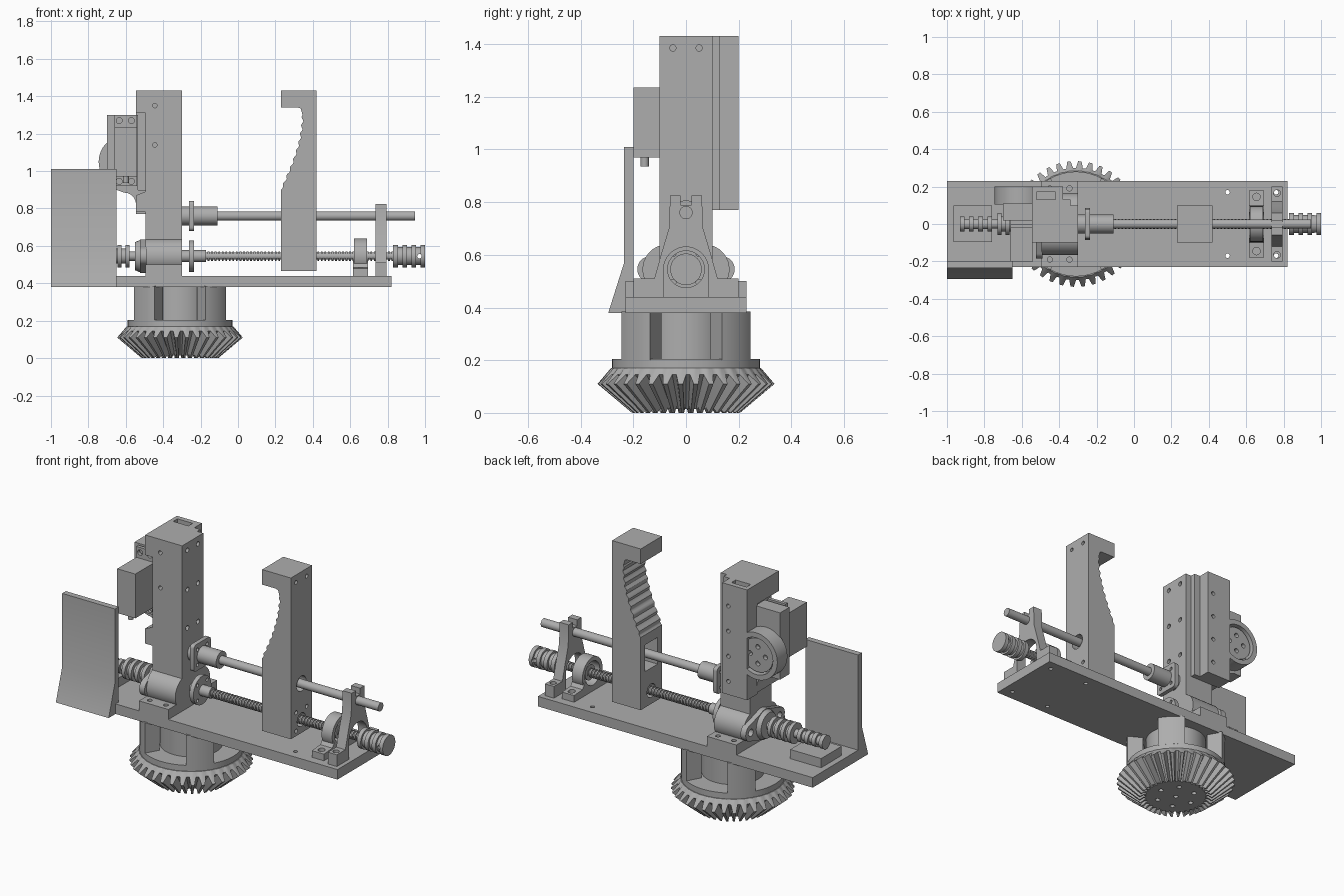
import bpy, bmesh
from math import sin, cos, pi, radians

if "Cube" in bpy.data.objects:
    bpy.data.objects.remove(bpy.data.objects["Cube"])

grey = bpy.data.materials.new("machined_grey")
grey.use_nodes = True
grey.diffuse_color = (0.42, 0.42, 0.42, 1)
grey.node_tree.nodes["Principled BSDF"].inputs["Base Color"].default_value = (0.42, 0.42, 0.42, 1)

AXES = {"x": lambda a, b, t: (t, a, b),
        "y": lambda a, b, t: (a, t, b),
        "z": lambda a, b, t: (a, b, t)}
SCREW, ROD, GEAR_X = 0.545, 0.76, -0.31   # axis heights and turntable centre


def loft(name, rings):
    """Skin a list of equal-length point rings and cap both ends."""
    bm = bmesh.new()
    loops = [[bm.verts.new(p) for p in ring] for ring in rings]
    n = len(loops[0])
    for low, high in zip(loops, loops[1:]):
        for i in range(n):
            j = (i + 1) % n
            bm.faces.new((low[i], low[j], high[j], high[i]))
    bm.faces.new(loops[0][::-1])
    bm.faces.new(loops[-1])
    bmesh.ops.recalc_face_normals(bm, faces=bm.faces)
    mesh = bpy.data.meshes.new(name)
    bm.to_mesh(mesh)
    bm.free()
    mesh.materials.append(grey)
    obj = bpy.data.objects.new(name, mesh)
    bpy.context.collection.objects.link(obj)
    return obj


def prism(name, axis, pts, t0, t1):
    return loft(name, [[AXES[axis](a, b, t) for a, b in pts] for t in (t0, t1)])


def box(name, x0, x1, y0, y1, z0, z1):
    return prism(name, "z", [(x0, y0), (x1, y0), (x1, y1), (x0, y1)], z0, z1)


def arc(a, b, r, start=0, end=360, n=32):
    last = n if end - start == 360 else n - 1
    return [(a + r * cos(radians(start + (end - start) * i / last)),
             b + r * sin(radians(start + (end - start) * i / last))) for i in range(n)]


def lathe(name, axis, a, b, profile, n=32):
    """Turn (position, radius) pairs about an axis through a, b."""
    return loft(name, [[AXES[axis](p, q, t) for p, q in arc(a, b, r, n=n)] for t, r in profile])


def cyl(name, axis, a, b, r, t0, t1, n=32):
    return lathe(name, axis, a, b, [(t0, r), (t1, r)], n)


def mirrored(pts):
    return pts + [(-a, b) for a, b in reversed(pts)]


def cut(target, *cutters):
    for c in cutters:
        mod = target.modifiers.new("cut", "BOOLEAN")
        mod.operation, mod.object, mod.solver = "DIFFERENCE", c, "EXACT"
        bpy.context.view_layer.objects.active = target
        bpy.ops.object.modifier_apply(modifier=mod.name)
        bpy.data.objects.remove(c)


def holes(axis, spots, r, t0, t1):
    return [cyl("cutter", axis, a, b, r, t0, t1, 16) for a, b in spots]


def grooved(name, x0, x1, r, depth, count):
    """Cylinder along the screw axis with square grooves."""
    step = (x1 - x0) / (2 * count + 1)
    prof = []
    for i in range(2 * count + 1):
        rad = r - depth * (i % 2)
        prof += [(x0 + i * step, rad), (x0 + (i + 1) * step, rad)]
    return lathe(name, "x", 0, SCREW, prof)


# Base plate and splash guard
base = box("base_plate", -1, 0.82, -0.23, 0.23, 0.38, 0.44)
cut(base, *holes("z", [(x, y) for x in (0.5, 0.76) for y in (-0.17, 0.17)], 0.012, 0.3, 0.5))
prism("splash_guard", "x", [(-0.2, 0.38), (-0.295, 0.38), (-0.235, 0.57),
                            (-0.235, 1.01), (-0.2, 1.01)], -1, -0.65)

# Bevel gear turntable
TEETH = 36


def tooth_ring(tip, root):
    ring = []
    for i in range(TEETH):
        for frac, (r, z) in ((0, root), (0.3, root), (0.5, tip), (0.8, tip)):
            ang = 2 * pi * (i + frac) / TEETH
            ring.append((GEAR_X + r * cos(ang), r * sin(ang), z))
    return ring


gear = loft("bevel_gear", [tooth_ring(t, r) for t, r in (
    ((0.185, 0.015), (0.17, 0.015)), ((0.205, 0), (0.185, 0.035)),
    ((0.336, 0.11), (0.3, 0.145)), ((0.285, 0.17), (0.283, 0.17)))])
spots = [(GEAR_X, 0)] + arc(GEAR_X, 0, 0.11, n=6)
cut(gear, *holes("z", spots, 0.014, -0.05, 0.08))
cyl("turntable_disc", "z", GEAR_X, 0, 0.28, 0.165, 0.205, 64)
cyl("turntable_hub", "z", GEAR_X, 0, 0.17, 0.2, 0.385, 48)
for k in range(4):
    mid = 45 + 90 * k
    outline = arc(GEAR_X, 0, 0.28, mid - 16, mid + 16, 8) + arc(GEAR_X, 0, 0.19, mid + 16, mid - 16, 8)
    prism("turntable_post", "z", outline, 0.2, 0.385)

# Fixed jaw tower
tower = prism("fixed_jaw", "y", [(-0.3, 0.44), (-0.3, 1.43), (-0.545, 1.43), (-0.545, 1.31), (-0.495, 1.31),
                                 (-0.495, 0.89), (-0.545, 0.87), (-0.545, 0.78), (-0.495, 0.78),
                                 (-0.495, 0.44)], -0.1, 0.1)
cut(tower, *holes("y", [(-0.445, 1.35), (-0.445, 1.14)], 0.012, -0.2, 0.05),
    *holes("x", [(y, z) for y in (-0.05, 0.05) for z in (1.385, 1.15, 0.92)], 0.014, -0.4, -0.2))
box("jaw_back_step", -0.545, -0.34, 0.1, 0.13, 0.77, 1.43)
back = box("jaw_back", -0.545, -0.38, 0.1, 0.2, 0.77, 1.43)
cut(back, box("cutter", -0.52, -0.42, 0.115, 0.17, 1.36, 1.5),
    *holes("y", [(-0.42, z) for z in (0.85, 1.0, 1.15, 1.3)], 0.012, 0.15, 0.25))

# Servo, its bracket and drive wheel
box("servo_bracket", -0.7, -0.535, 0.02, 0.11, 0.9, 1.3)
prism("bracket_fillet", "y", [(-0.65, 0.9)] + arc(-0.61, 0.82, 0.065, 90, 0, 6) + [(-0.495, 0.78), (-0.495, 0.9)],
      0.02, 0.11)
box("servo_body", -0.66, -0.54, -0.2, 0.03, 0.97, 1.235)
ears = box("servo_ears", -0.66, -0.54, -0.02, 0.0, 0.92, 1.3)
cut(ears, *holes("y", [(x, z) for x in (-0.635, -0.57) for z in (0.945, 1.27)], 0.016, -0.1, 0.1))
cyl("servo_cable_boss", "z", -0.6, -0.157, 0.016, 0.935, 0.98, 16)
housing = cyl("wheel_housing", "y", -0.605, 1.05, 0.14, 0.105, 0.2, 48)
cut(housing, cyl("cutter", "y", -0.605, 1.05, 0.11, 0.15, 0.3, 48))
wheel = cyl("drive_wheel", "y", -0.605, 1.05, 0.1, 0.14, 0.185, 40)
cut(wheel, *holes("y", arc(-0.605, 1.05, 0.05, n=4), 0.014, 0.16, 0.25))

# Screw bearing housing under the fixed jaw
foot = prism("housing_foot", "x", mirrored([(0.23, 0.44), (0.23, 0.5), (0.15, 0.5), (0.1, 0.49)]), -0.495, -0.3)
cut(foot, *holes("z", [(x, y) for x in (-0.45, -0.345) for y in (-0.19, 0.19)], 0.014, 0.46, 0.6))
lug = prism("housing_barrel", "x", arc(0.07, SCREW, 0.095, -90, 90, 16) + arc(-0.07, SCREW, 0.095, 90, 270, 16),
            -0.495, -0.3)
flange = prism("housing_flange", "x", arc(0.135, SCREW, 0.05, -60, 60, 10) + arc(0, SCREW, 0.09, 60, 120, 10)
               + arc(-0.135, SCREW, 0.05, 120, 240, 10) + arc(0, SCREW, 0.09, 240, 300, 10), -0.525, -0.49)
cut(flange, *holes("x", [(-0.135, SCREW), (0.135, SCREW)], 0.022, -0.6, -0.4))
lathe("housing_cap", "x", 0, SCREW, [(-0.55, 0.075), (-0.52, 0.088)])

# Drive couplers, screw and motor pad on the screw axis
cyl("drive_shaft", "x", 0, SCREW, 0.025, -0.9, -0.2)
grooved("left_coupler", -0.73, -0.58, 0.06, 0.02, 3)
grooved("motor_coupler", -0.93, -0.76, 0.04, 0.012, 3)
box("motor_pad", -0.965, -0.76, -0.095, 0.1, 0.44, 0.495)
grooved("lead_screw", -0.2, 0.85, 0.026, 0.007, 55)
coupler = grooved("right_coupler", 0.83, 1, 0.06, 0.012, 3)
cut(coupler, *holes("y", [(0.97, SCREW)], 0.012, -0.1, 0.1))

# Guide rod with flanged bushes
cyl("guide_rod", "x", 0, ROD, 0.025, -0.3, 0.945)
for name, z, r, end in (("rod_bush", ROD, 0.05, -0.11), ("screw_nut", SCREW, 0.032, -0.17)):
    cyl(name, "x", 0, z, r, -0.3, end)
    s = 0.08
    corner = [p for k in range(4) for p in arc((s - 0.02) * (1, -1, -1, 1)[k], z + (s - 0.02) * (1, 1, -1, -1)[k],
                                               0.02, 90 * k, 90 * k + 90, 5)]
    plate = prism(name + "_flange", "x", corner if z == ROD else arc(0, z, 0.085), -0.262, -0.236)
    cut(plate, *holes("x", arc(0, z, 0.065, 45, 405, 4), 0.01, -0.3, -0.2))

# Moving jaw with a rippled gripping face
N = 48
grip = []
for i in range(N + 1):
    t = i / N
    grip.append((0.23 + 0.115 * sin(t * pi / 2) + 0.005 * sin(t * 18 * pi), 0.9 + 0.4 * t))
jaw = prism("moving_jaw", "y", [(0.42, 1.43), (0.42, 0.465), (0.23, 0.465)] + grip
            + [(0.335, 1.335), (0.32, 1.34), (0.23, 1.34), (0.23, 1.43)][::1], -0.1, 0.1)
cut(jaw, cyl("cutter", "x", 0, ROD, 0.045, 0.1, 0.6), cyl("cutter", "x", 0, SCREW, 0.04, 0.1, 0.6),
    box("cutter", 0.2, 0.36, -0.06, 0.06, 0.68, 0.84),
    *holes("x", [(y, z) for y in (-0.05, 0.05) for z in (1.385, SCREW + 0.06, SCREW - 0.05)], 0.012, 0.37, 0.5))

# Pillow block bearing
pillow = prism("pillow_base", "x", mirrored([(0.18, 0.44), (0.18, 0.48), (0.1, 0.485), (0.075, 0.52)]), 0.615, 0.695)
ring = cyl("pillow_ring", "x", 0, SCREW, 0.095, 0.62, 0.69)
cut(pillow, cyl("cutter", "x", 0, SCREW, 0.07, 0.5, 0.8),
    *holes("z", [(0.655, -0.145), (0.655, 0.145)], 0.02, 0.4, 0.6))
cut(ring, cyl("cutter", "x", 0, SCREW, 0.07, 0.5, 0.8))
cyl("pillow_race", "x", 0, SCREW, 0.045, 0.635, 0.675)

# End support for the guide rod
support = prism("end_support", "x", mirrored([(0.2, 0.44), (0.2, 0.51), (0.12, 0.51), (0.095, 0.6), (0.065, 0.7),
                                              (0.06, 0.825), (0.02, 0.825), (0.02, 0.79)]), 0.735, 0.795)
cut(support, cyl("cutter", "x", 0, SCREW, 0.085, 0.6, 0.9), box("cutter", 0.6, 0.9, -0.085, 0.085, 0.4, SCREW),
    *holes("z", [(0.765, -0.165), (0.765, 0.165)], 0.018, 0.4, 0.6))

# Smooth round surfaces while keeping edges sharp
bpy.ops.object.select_all(action="DESELECT")
for obj in bpy.context.scene.objects:
    if obj.type == "MESH":
        obj.select_set(True)
        bpy.context.view_layer.objects.active = obj
bpy.ops.object.shade_smooth_by_angle(angle=radians(30))
